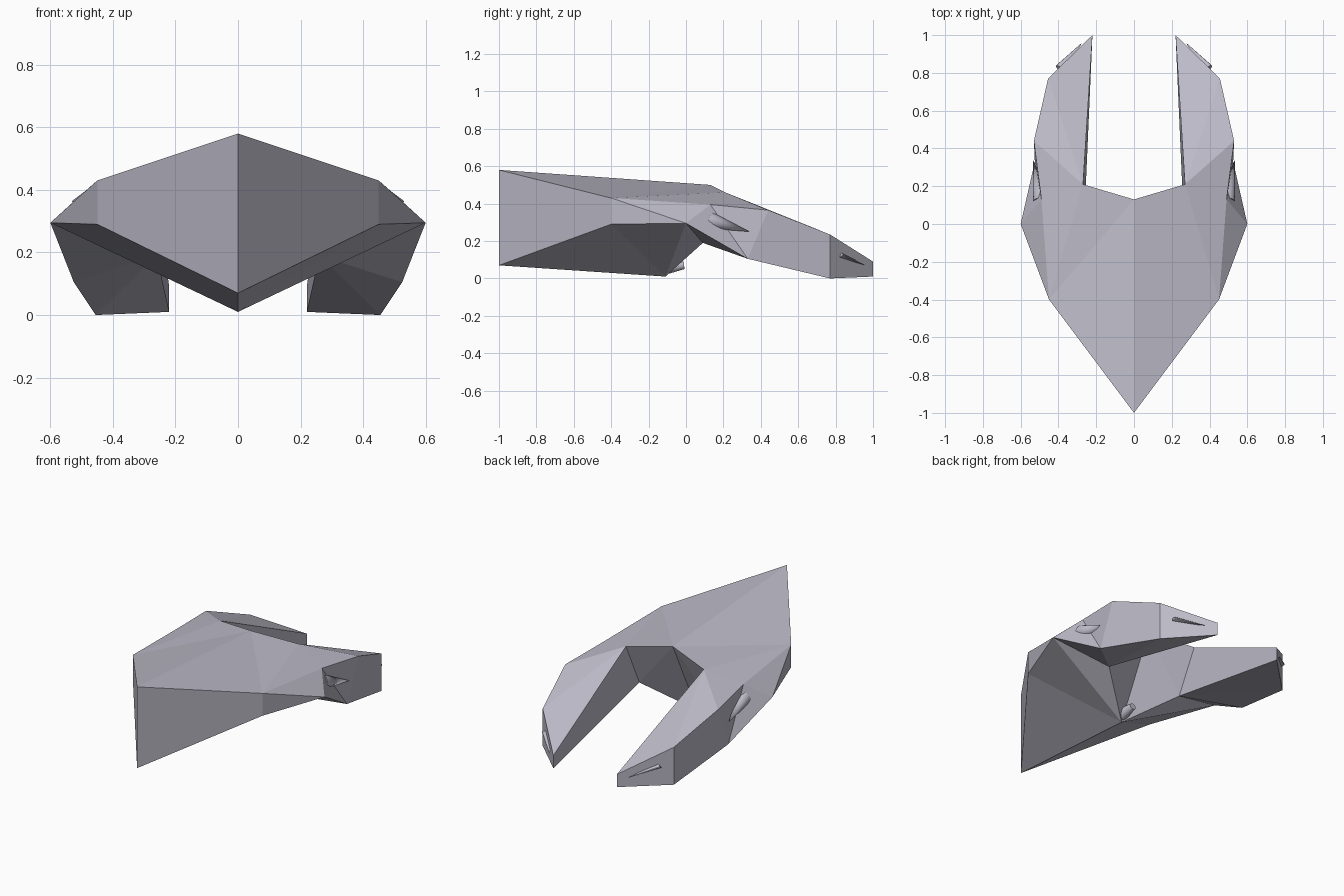
import bpy, bmesh
from mathutils import Vector

if "Cube" in bpy.data.objects:
    bpy.data.objects.remove(bpy.data.objects["Cube"])

# Single hull colour
paint = bpy.data.materials.new("pale_lavender_grey")
paint.use_nodes = True
colour = (0.5, 0.49, 0.57, 1)
paint.diffuse_color = colour
paint.node_tree.nodes["Principled BSDF"].inputs["Base Color"].default_value = colour


def mirror(obj):
    mod = obj.modifiers.new("mirror", "MIRROR")
    mod.use_clip = True
    mod.merge_threshold = 0.001


# Half hull: named corners of the faceted shell
corner = {
    "nose_top": (0, -1, 0.58), "nose_low": (0, -1, 0.07),
    "cheek_top": (0.45, -0.4, 0.43), "cheek_low": (0.45, -0.4, 0.29),
    "wing": (0.6, 0, 0.295), "shoulder": (0.49, 0.13, 0.395),
    "spine": (0, 0.13, 0.5), "keel": (0, -0.11, 0.01),
    "crotch_top": (0.27, 0.21, 0.46), "crotch_low": (0.26, 0.09, 0.19),
    "elbow_top": (0.53, 0.44, 0.365), "elbow_low": (0.525, 0.33, 0.105),
    "wrist_top": (0.455, 0.77, 0.235), "wrist_low": (0.455, 0.77, 0),
    "tip_top": (0.22, 1, 0.09), "tip_low": (0.22, 1, 0.01),
}
panels = [
    # nose, cheeks and upper deck
    "nose_top nose_low cheek_low cheek_top",
    "cheek_top cheek_low wing",
    "cheek_top wing shoulder",
    "nose_top cheek_top spine",
    "spine cheek_top crotch_top",
    "crotch_top cheek_top shoulder",
    # belly and rear wall
    "nose_low keel cheek_low",
    "cheek_low keel wing",
    "keel crotch_low wing",
    "spine crotch_top crotch_low",
    "spine crotch_low keel",
    # prong: outside, top, end, underside, inside
    "shoulder wing elbow_low",
    "shoulder elbow_low elbow_top",
    "elbow_top elbow_low wrist_low wrist_top",
    "crotch_top shoulder elbow_top",
    "crotch_top elbow_top wrist_top",
    "crotch_top wrist_top tip_top",
    "wrist_top wrist_low tip_low tip_top",
    "wing crotch_low elbow_low",
    "elbow_low crotch_low wrist_low",
    "wrist_low crotch_low tip_low",
    "crotch_top tip_top tip_low crotch_low",
]
bm = bmesh.new()
vert = {name: bm.verts.new(co) for name, co in corner.items()}
for panel in panels:
    bm.faces.new([vert[name] for name in panel.split()])
bmesh.ops.recalc_face_normals(bm, faces=bm.faces)
mesh = bpy.data.meshes.new("hull")
bm.to_mesh(mesh)
bm.free()
hull = bpy.data.objects.new("hull", mesh)
bpy.context.collection.objects.link(hull)
mesh.materials.append(paint)
mirror(hull)


def spike(name, base, tip, radius, end=0.0, flat=1.0, both=True):
    """Round cone from base to tip, flattened vertically by flat."""
    base, tip = Vector(base), Vector(tip)
    axis = tip - base
    bpy.ops.mesh.primitive_cone_add(vertices=16, radius1=radius, radius2=end,
                                    depth=axis.length)
    obj = bpy.context.object
    obj.name = name
    matrix = axis.to_track_quat("Z", "Y").to_matrix().to_4x4()
    obj.data.transform(matrix)
    for v in obj.data.vertices:
        along = axis * (v.co.dot(axis) / axis.length_squared)
        off = v.co - along
        off.z *= flat
        v.co = along + off + (base + tip) / 2
    obj.data.materials.append(paint)
    bpy.ops.object.shade_smooth_by_angle()
    if both:
        mirror(obj)
    return obj


# Guns tucked in the side creases, blades in the prong ends, rear nozzle
spike("side_gun", (0.49, 0.13, 0.31), (0.535, 0.34, 0.25), 0.045)
spike("prong_blade", (0.39, 0.82, 0.125), (0.275, 0.96, 0.07), 0.03, flat=0.4)
spike("rear_nozzle", (0, -0.13, 0.055), (0, -0.01, 0.07), 0.04, end=0.02, both=False)
